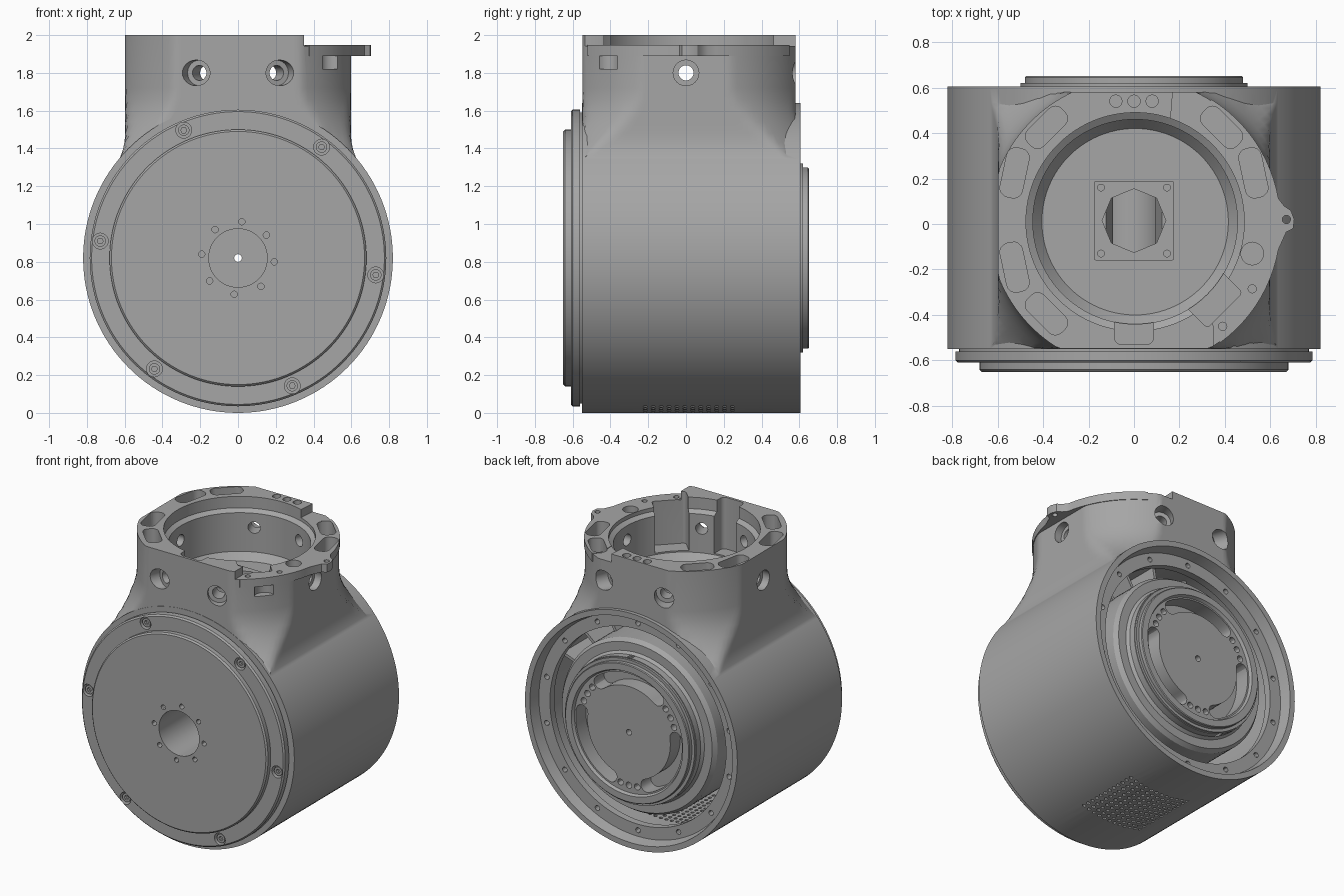
import bpy, bmesh, math
from math import cos, sin, pi, radians
from mathutils import Matrix, Vector

if "Cube" in bpy.data.objects:
    bpy.data.objects.remove(bpy.data.objects["Cube"])

metal = bpy.data.materials.new("machined grey")
metal.use_nodes = True
GREY = (0.38, 0.38, 0.38, 1)
metal.diffuse_color = GREY
metal.node_tree.nodes["Principled BSDF"].inputs["Base Color"].default_value = GREY
AXIS_Z = 0.82    # height of the drum axis


def finish(name, bm):
    bmesh.ops.remove_doubles(bm, verts=bm.verts, dist=1e-5)
    bmesh.ops.recalc_face_normals(bm, faces=bm.faces)
    mesh = bpy.data.meshes.new(name)
    bm.to_mesh(mesh)
    bm.free()
    mesh.materials.append(metal)
    ob = bpy.data.objects.new(name, mesh)
    bpy.context.collection.objects.link(ob)
    return ob


def loft(bm, rings, closed=False):
    """Skin a list of point rings, capped unless closed on itself."""
    vs = [[bm.verts.new(p) for p in ring] for ring in rings]
    n = len(vs[0])
    pairs = list(zip(vs, vs[1:])) + ([(vs[-1], vs[0])] if closed else [])
    for a, b in pairs:
        for i in range(n):
            j = (i + 1) % n
            bm.faces.new((a[i], a[j], b[j], b[i]))
    if not closed:
        bm.faces.new(vs[0][::-1])
        bm.faces.new(vs[-1])


def prism(bm, outline, z0, z1):
    loft(bm, [[(x, y, z) for x, y in outline] for z in (z0, z1)])


def lathe(bm, profile, place, closed=False, seg=96):
    """Revolve (radius, height) points about local z."""
    loft(bm, [[place @ Vector((r * cos(2 * pi * i / seg), r * sin(2 * pi * i / seg), h))
               for i in range(seg)] for r, h in profile], closed)


def rod(bm, a, b, r, seg=20):
    a, b = Vector(a), Vector(b)
    turn = (b - a).to_track_quat('Z', 'Y').to_matrix().to_4x4()
    lathe(bm, [(r, 0), (r, (b - a).length)], Matrix.Translation(a) @ turn, seg=seg)


def rounded(cx, cy, w, h, angle, r):
    pts = []
    for k, (sx, sy) in enumerate([(1, 1), (-1, 1), (-1, -1), (1, -1)]):
        for s in range(5):
            t = pi / 2 * (k + s / 4)
            x, y = sx * (w / 2 - r) + r * cos(t), sy * (h / 2 - r) + r * sin(t)
            c, q = cos(radians(angle)), sin(radians(angle))
            pts.append((cx + c * x - q * y, cy + q * x + c * y))
    return pts


def boolean(target, bm, op='DIFFERENCE'):
    tool = finish("cutter", bm)
    tool.hide_render = True
    mod = target.modifiers.new("cut", 'BOOLEAN')
    mod.object, mod.operation, mod.solver = tool, op, 'EXACT'
    bpy.context.view_layer.objects.active = target
    bpy.ops.object.modifier_apply(modifier=mod.name)
    bpy.data.objects.remove(tool)


def smooth(ob):
    bpy.ops.object.select_all(action='DESELECT')
    ob.select_set(True)
    bpy.context.view_layer.objects.active = ob
    bpy.ops.object.shade_smooth_by_angle(angle=radians(30))


# Local z of this frame runs along +y through the drum axis
drum = Matrix.Translation((0, 0, AXIS_Z)) @ Matrix.Rotation(-pi / 2, 4, 'X')


def on_drum(radius, deg, y):
    return (radius * cos(radians(deg)), y, AXIS_Z + radius * sin(radians(deg)))


# Drum with the stepped front cover and rear hub
bm = bmesh.new()
lathe(bm, [(.67, -.65), (.68, -.64), (.68, -.61), (.775, -.61), (.785, -.6), (.785, -.56), (.77, -.56),
           (.77, -.55), (.82, -.55), (.82, .605), (.5, .605), (.5, .62), (.48, .62),
           (.48, .645), (.475, .65), (.43, .65), (.42, .63)], drum, seg=128)
housing = finish("housing", bm)

# Neck: a round column trimmed flat, flaring into the drum
bm = bmesh.new()
rings = []
for z in (1.33, 1.36, 1.39, 1.43, 1.48, 1.54, 1.6, 1.66, 1.72, 2.0):
    t = max(0, (1.72 - z) / .36)
    R, side = .64 + .18 * t ** 2, .597 + .038 * max(0, (1.48 - z) / .15) ** 2
    rings.append([(max(-side, min(side, R * cos(a))), max(-.548, min(.58, R * sin(a))), z)
                  for a in (2 * pi * i / 144 for i in range(144))])
loft(bm, rings)
boolean(housing, bm, 'UNION')

# Lower the left part of the rim
bm = bmesh.new()
prism(bm, [(.18, .7), (.16, .45), (.3, -.3), (.35, -.45), (.35, -.7), (1, -.7), (1, .7)], 1.943, 2.1)
boolean(housing, bm)

# Left flange with its eared tab
bm = bmesh.new()
arc = lambda a, b: [(.645 * cos(radians(d)), .645 * sin(radians(d))) for d in range(a, b, 4)]
prism(bm, [(.36, -.5)] + arc(-54, -7) + [(.67, -.035), (.7, -.02), (.705, .02), (.69, .06), (.66, .08)]
      + arc(10, 60) + [(.3, .5)], 1.89, 1.947)
boolean(housing, bm, 'UNION')

# Neck bore with a lip
bm = bmesh.new()
lathe(bm, [(.41, 1.58), (.45, 1.63), (.45, 1.9), (.48, 1.92), (.48, 2.1)], Matrix.Translation((.005, .01, 0)))
boolean(housing, bm)

# Vertical air shaft below the neck
bm = bmesh.new()
rod(bm, (0, .015, .15), (0, .015, 1.7), .14, 8)
boolean(housing, bm)

# Annular cavity, rear opening and rim step
bm = bmesh.new()
lathe(bm, [(.6, -.35), (.75, -.35), (.75, .48), (.68, .48), (.68, .53), (.765, .53), (.785, .62),
           (.785, .7), (.505, .7), (.505, .56), (.52, .54), (.58, .54), (.6, .51)], drum, True)
boolean(housing, bm)

# Box notch at the front and cable recess at the front left
for outline, floor in ((rounded(0, -.44, .17, .18, 0, .03), 1.64),
                       (rounded(.34, -.32, .17, .22, -45, .02), 1.64)):
    bm = bmesh.new()
    prism(bm, outline, floor, 2.1)
    boolean(housing, bm)

# Rim pockets and small rim holes
bm = bmesh.new()
for s in (-1, 1):
    prism(bm, rounded(s * .385, .425, .21, .1, -s * 45, .04), 1.82, 2.1)
    prism(bm, rounded(s * .525, .225, .1, .22, s * 12, .04), 1.82, 2.1)
prism(bm, rounded(-.385, -.395, .21, .1, -45, .04), 1.82, 2.1)
prism(bm, rounded(-.525, -.19, .1, .22, 12, .04), 1.82, 2.1)
rod(bm, (.52, -.13, 1.82), (.52, -.13, 2.1), .05)
for x in (-.08, 0, .08):
    rod(bm, (x, .54, 1.9), (x, .54, 2.1), .027)
for x, y in ((.39, -.45), (.52, -.285), (.67, .02)):
    rod(bm, (x, y, 1.885), (x, y, 2.1), .018)
rod(bm, (.5, -.42, 1.82), (.5, -.42, 1.889), .065)
boolean(housing, bm)

# Radial screw holes around the neck with counterbores
for r, start, stop in ((.04, .35, .8), (.068, .545, .8)):
    bm = bmesh.new()
    for deg in (0, 180, 68, 112, 248, 292):
        c, s = cos(radians(deg)), sin(radians(deg))
        rod(bm, (c * start, s * start, 1.8), (c * stop, s * stop, 1.8), r, 24)
    boolean(housing, bm)

# Perforated grille in the underside
bm = bmesh.new()
for i in range(12):
    for j in range(12):
        x, y = (i - 5.5) * .042, (j - 5.5) * .042 + .015
        rod(bm, (x, y, -.1), (x, y, .17), .012, 8)
boolean(housing, bm)

# Front shaft opening and the through hole in the hub
for start, stop, r in ((-.8, .45, .155), (.3, .8, .02)):
    bm = bmesh.new()
    rod(bm, (0, start, AXIS_Z), (0, stop, AXIS_Z), r, 48)
    boolean(housing, bm)

# Cover holes, rear flange holes and hub holes
bm = bmesh.new()
for k in range(8):
    rod(bm, on_drum(.193, 39 + 45 * k, -.8), on_drum(.193, 39 + 45 * k, -.6), .017, 12)
for k in range(6):
    rod(bm, on_drum(.735, 53 + 60 * k, -.8), on_drum(.735, 53 + 60 * k, -.57), .042)
for k in range(14):
    deg = 90 + 360 / 14 * k
    rod(bm, on_drum(.722, deg, .49), on_drum(.722, deg, .6), .018, 12)
for lobe in (30, 150, 270):
    for off in (-10, 0, 10):
        rod(bm, on_drum(.37, lobe + off, .56), on_drum(.37, lobe + off, .8), .022, 12)
boolean(housing, bm)

# Kidney pockets with round ends in the hub face
for mid in (90, 210, 330):
    a, b = mid - 38, mid + 38
    outline = [on_drum(.41, d, 0) for d in range(a, b, 4)]
    for end, turn in ((b, 0), (a, 180)):
        middle = Vector(on_drum(.365, end, 0))
        outline += [middle + Vector(on_drum(.045, end + turn + s, 0)) - Vector((0, 0, AXIS_Z))
                    for s in range(0, 181, 30)]
        if end == b:
            outline += [on_drum(.32, d, 0) for d in range(b - 4, a, -4)]
    bm = bmesh.new()
    loft(bm, [[(p[0], y, p[2]) for p in outline] for y in (.52, .7)])
    boolean(housing, bm)
smooth(housing)

# Stiffening ribs inside the drum cavity
bm = bmesh.new()
for deg in range(20, 161, 20):
    block = bmesh.ops.create_cube(bm, size=1)["verts"]
    bmesh.ops.scale(bm, vec=(.17, .6, .02), verts=block)
    bmesh.ops.translate(bm, vec=(.675, .05, 0), verts=block)
    bmesh.ops.transform(bm, verts=block, matrix=Matrix.Translation((0, 0, AXIS_Z))
                        @ Matrix.Rotation(-radians(deg), 4, 'Y'))
finish("cavity_ribs", bm)

# Square fan frame on the floor of the neck
bm = bmesh.new()
prism(bm, rounded(0, .015, .35, .35, 0, .008), 1.57, 1.64)
fan_frame = finish("fan_frame", bm)
bm = bmesh.new()
rod(bm, (0, .015, 1.5), (0, .015, 1.7), .14, 8)
for sx in (-1, 1):
    for sy in (-1, 1):
        rod(bm, (sx * .145, .015 + sy * .145, 1.6), (sx * .145, .015 + sy * .145, 1.7), .015, 12)
boolean(fan_frame, bm)
smooth(fan_frame)

# Socket screws in the front cover
for k in range(6):
    deg = 53 + 60 * k
    bm = bmesh.new()
    rod(bm, on_drum(.735, deg, -.56), on_drum(.735, deg, -.6), .03)
    screw = finish("cover_screw_%d" % (k + 1), bm)
    bm = bmesh.new()
    rod(bm, on_drum(.735, deg, -.58), on_drum(.735, deg, -.7), .016, 6)
    boolean(screw, bm)
    smooth(screw)
